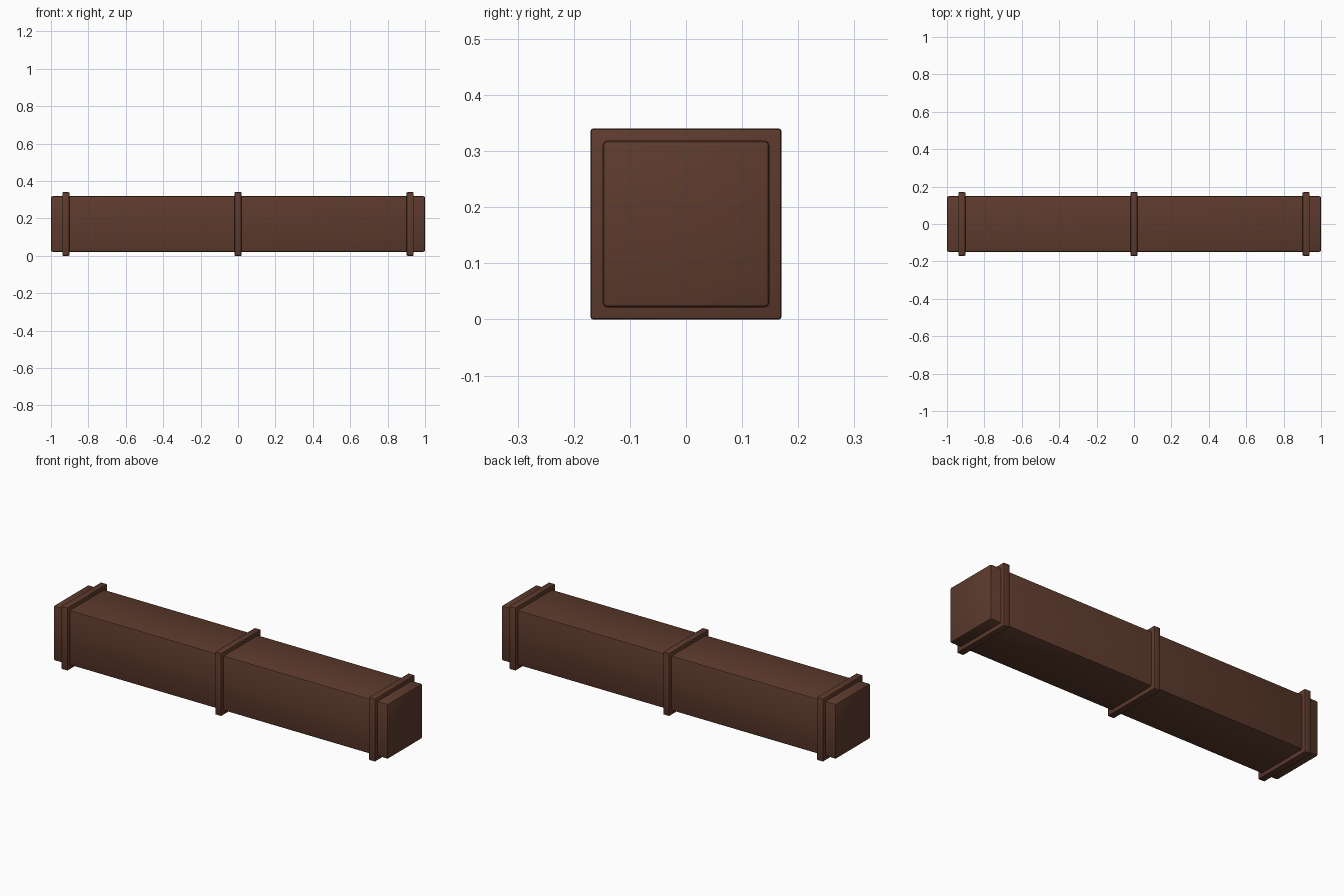
import bpy

default_cube = bpy.data.objects.get("Cube")
if default_cube:
    bpy.data.objects.remove(default_cube, do_unlink=True)

wood = bpy.data.materials.new("dark_brown_wood")
wood.use_nodes = True
brown = (0.11, 0.043, 0.026, 1)
wood.diffuse_color = brown
wood.node_tree.nodes["Principled BSDF"].inputs["Base Color"].default_value = brown

CENTRE_Z = 0.17


def bevelled_box(name, x, length, thickness, bevel):
    """Square-section box along x with softened edges."""
    bpy.ops.mesh.primitive_cube_add(size=1, location=(x, 0, CENTRE_Z))
    box = bpy.context.object
    box.name = name
    box.scale = (length, thickness, thickness)
    bpy.ops.object.transform_apply(location=False, rotation=False, scale=True)
    box.data.materials.append(wood)
    mod = box.modifiers.new("soft_edges", "BEVEL")
    mod.width = bevel
    mod.segments = 2
    bpy.ops.object.modifier_apply(modifier=mod.name)
    bpy.ops.object.shade_smooth_by_angle()
    return box


# Main beam
bevelled_box("beam", 0, 2.0, 0.297, 0.008)

# Raised bands around the beam
for name, x in (("right_band", -0.92), ("middle_band", 0), ("left_band", 0.92)):
    bevelled_box(name, x, 0.037, 0.34, 0.004)
